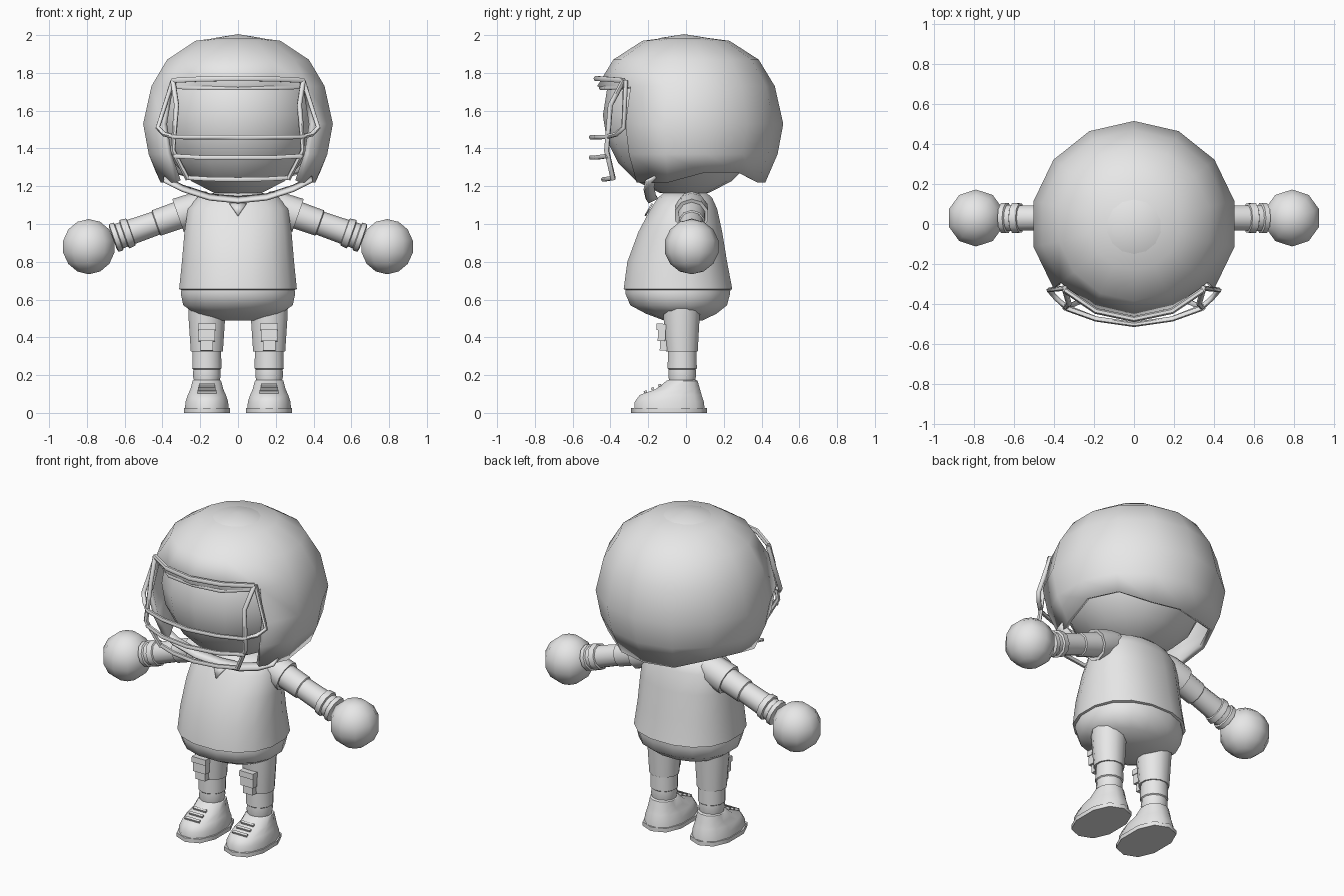
import bpy, bmesh, math
from mathutils import Vector, Matrix

if "Cube" in bpy.data.objects:
    bpy.data.objects.remove(bpy.data.objects["Cube"])

grey = bpy.data.materials.new("light_grey")
grey.diffuse_color = (0.8, 0.8, 0.8, 1)
grey.use_nodes = True
grey.node_tree.nodes["Principled BSDF"].inputs["Base Color"].default_value = grey.diffuse_color


def finish(name, bm, angle=50):
    bmesh.ops.recalc_face_normals(bm, faces=bm.faces[:])
    me = bpy.data.meshes.new(name)
    bm.to_mesh(me)
    bm.free()
    me.materials.append(grey)
    ob = bpy.data.objects.new(name, me)
    bpy.context.collection.objects.link(ob)
    bpy.ops.object.select_all(action='DESELECT')
    ob.select_set(True)
    bpy.context.view_layer.objects.active = ob
    bpy.ops.object.shade_smooth_by_angle(angle=math.radians(angle))
    return ob


def loft(name, rings, sides, mat=Matrix(), power=1.0, angle=50, caps=True):
    """rings: (z, rx, front y, back y, centre x)"""
    bm = bmesh.new()
    loops = []
    for z, rx, y0, y1, cx in rings:
        loop = []
        for i in range(sides):
            a = 2 * math.pi * (i + 0.5) / sides
            c, s = math.cos(a), math.sin(a)
            c = math.copysign(abs(c) ** power, c)
            s = math.copysign(abs(s) ** power, s)
            p = Vector((cx + rx * c, (y0 + y1) / 2 + (y1 - y0) / 2 * s, z))
            loop.append(bm.verts.new(mat @ p))
        loops.append(loop)
    for a, b in zip(loops, loops[1:]):
        for i in range(sides):
            j = (i + 1) % sides
            bm.faces.new((a[i], a[j], b[j], b[i]))
    if caps:
        bm.faces.new(loops[0])
        bm.faces.new(loops[-1])
    return finish(name, bm, angle)


def ball(name, centre, r, seg, rings):
    bm = bmesh.new()
    bmesh.ops.create_uvsphere(bm, u_segments=seg, v_segments=rings, radius=r,
                              matrix=Matrix.Translation(centre))
    return finish(name, bm, 80)


def box(name, centre, size, tilt=0.0):
    bm = bmesh.new()
    bmesh.ops.create_cube(bm, size=1, matrix=Matrix.Translation(centre)
                          @ Matrix.Rotation(tilt, 4, 'X') @ Matrix.Diagonal((*size, 1)))
    return finish(name, bm, 30)


def bar(name, pts, r=0.013, mirror=True):
    """Round bar; with mirror the half path ends on the centre line."""
    if mirror:
        pts = pts + [(-x, y, z) for x, y, z in reversed(pts[:-1])]
    cu = bpy.data.curves.new(name, 'CURVE')
    cu.dimensions = '3D'
    cu.bevel_depth = r
    cu.bevel_resolution = 1
    cu.use_fill_caps = True
    sp = cu.splines.new('POLY')
    sp.points.add(len(pts) - 1)
    for p, co in zip(sp.points, pts):
        p.co = (*co, 1)
    cu.materials.append(grey)
    ob = bpy.data.objects.new(name, cu)
    bpy.context.collection.objects.link(ob)
    bpy.ops.object.select_all(action='DESELECT')
    ob.select_set(True)
    bpy.context.view_layer.objects.active = ob
    bpy.ops.object.convert(target='MESH')
    bpy.ops.object.shade_smooth_by_angle(angle=math.radians(60))


# Helmet shell: 14 sides, open face, raised rim beside the ears
N = 14
profile = [(0.23, 1.97), (0.385, 1.87), (0.47, 1.73), (0.515, 1.53), (0.485, 1.37), (0.42, 1.22)]
bm = bmesh.new()
pole = bm.verts.new((0, 0, 2.0))
grid = []
for r, z in profile:
    row = []
    for i in range(N):
        a = -math.pi / 2 + 2 * math.pi * i / N
        rr, zz = r, z
        if z < 1.3 and 0.1 < math.sin(a) < 0.7:
            rr, zz = 0.445, 1.272
        row.append(bm.verts.new((rr * math.cos(a), rr * math.sin(a), zz)))
    grid.append(row)
for i in range(N):
    j = (i + 1) % N
    bm.faces.new((pole, grid[0][i], grid[0][j]))
    for k in range(len(grid) - 1):
        if k >= 2 and i in (0, 1, N - 2, N - 1):
            continue                      # face opening
        bm.faces.new((grid[k][i], grid[k + 1][i], grid[k + 1][j], grid[k][j]))
bmesh.ops.delete(bm, geom=[v for v in bm.verts if not v.link_faces], context='VERTS')
helmet = finish("helmet", bm, 60)
m = helmet.modifiers.new("thickness", 'SOLIDIFY')
m.thickness = 0.03
m.offset = -1

# Head and neck
ball("head", (0, -0.01, 1.575), 0.43, 14, 10)
loft("neck", [(1.08, 0.1, -0.1, 0.1, 0), (1.25, 0.1, -0.1, 0.1, 0)], 12)

# Face cage
bar("cage_top_bar", [(0.345, -0.33, 1.76), (0.19, -0.435, 1.768), (0, -0.475, 1.77)], 0.015)
bar("cage_brow_bar", [(0.33, -0.31, 1.725), (0.18, -0.425, 1.72), (0, -0.45, 1.72)], 0.012)
bar("cage_upper_bar", [(0.345, -0.32, 1.76), (0.425, -0.33, 1.51), (0.39, -0.37, 1.475),
                       (0.33, -0.425, 1.46), (0.19, -0.475, 1.46), (0, -0.502, 1.46)])
bar("cage_middle_bar", [(0.34, -0.415, 1.36), (0.19, -0.475, 1.352), (0, -0.502, 1.352)])
bar("cage_lower_bar", [(0.265, -0.385, 1.245), (0.15, -0.42, 1.238), (0, -0.438, 1.236)])
for s, side in ((1, "right"), (-1, "left")):
    bar("cage_upright_" + side, [(s * 0.345, -0.33, 1.76), (s * 0.325, -0.40, 1.63),
                                 (s * 0.345, -0.42, 1.39), (s * 0.265, -0.385, 1.237)], 0.014, False)

# Chin strap: flat band hanging under the jaw
bm = bmesh.new()
path = [(0.39, -0.19, 1.245), (0.29, -0.20, 1.195), (0.15, -0.19, 1.15), (0, -0.18, 1.135)]
path += [(-x, y, z) for x, y, z in reversed(path[:-1])]
edge = [[bm.verts.new((x, y + d, z + d * 0.5)) for x, y, z in path] for d in (-0.025, 0.025)]
for i in range(len(path) - 1):
    bm.faces.new((edge[0][i], edge[0][i + 1], edge[1][i + 1], edge[1][i]))
strap = finish("chin_strap", bm)
strap.modifiers.new("thickness", 'SOLIDIFY').thickness = 0.015

# Shirt and trousers seat
loft("shirt", [(0.65, 0.30, -0.32, 0.235, 0), (0.655, 0.317, -0.335, 0.25, 0),
               (0.80, 0.302, -0.315, 0.222, 0), (0.96, 0.288, -0.255, 0.195, 0),
               (1.08, 0.27, -0.19, 0.168, 0), (1.14, 0.22, -0.15, 0.14, 0),
               (1.165, 0.13, -0.12, 0.11, 0)], 16, power=0.88)
loft("trousers_seat", [(0.655, 0.305, -0.325, 0.24, 0), (0.63, 0.308, -0.325, 0.238, 0),
                       (0.57, 0.295, -0.30, 0.222, 0), (0.525, 0.23, -0.215, 0.165, 0),
                       (0.49, 0.11, -0.12, 0.09, 0)], 16, power=0.92)

# V collar plate
bm = bmesh.new()
bm.faces.new([bm.verts.new(p) for p in ((-0.045, -0.183, 1.11), (0.045, -0.183, 1.11), (0, -0.22, 1.045))])
vee = finish("collar_v", bm)
vee.modifiers.new("thickness", 'SOLIDIFY').thickness = 0.009

for s, side in ((1, "right"), (-1, "left")):
    # Arm frame: local z runs from shoulder to wrist
    start, end = Vector((s * 0.20, 0.03, 1.087)), Vector((s * 0.66, 0.03, 0.925))
    frame = Matrix.Translation(start) @ (end - start).to_track_quat('Z', 'Y').to_matrix().to_4x4()
    tube = lambda spec: [(z, r, -r, r, 0) for z, r in spec]
    loft("sleeve_" + side, tube([(-0.06, 0.07), (0.02, 0.088), (0.125, 0.092), (0.122, 0.075)]), 10, frame)
    loft("arm_" + side, tube([(0.08, 0.074), (0.245, 0.071), (0.25, 0.064), (0.40, 0.067)]), 10, frame)
    loft("wrist_band_" + side, tube([(0.385, 0.06), (0.39, 0.076), (0.425, 0.08), (0.43, 0.068),
                                     (0.455, 0.068), (0.46, 0.078), (0.485, 0.078), (0.49, 0.06)]), 10, frame)
    ball("hand_" + side, (s * 0.79, 0.03, 0.88), 0.146, 10, 7)

    # Leg: trouser leg, sock with bands
    x = s * 0.165
    loft("trouser_leg_" + side, [(0.58, 0.103, -0.125, 0.08, x), (0.50, 0.10, -0.122, 0.075, x),
                                 (0.325, 0.088, -0.108, 0.065, x), (0.325, 0.07, -0.09, 0.05, x)], 12, angle=40)
    loft("sock_" + side, [(0.34, 0.078, -0.098, 0.058, x), (0.235, 0.08, -0.1, 0.06, x),
                          (0.23, 0.074, -0.094, 0.054, x), (0.195, 0.076, -0.096, 0.056, x),
                          (0.15, 0.066, -0.088, 0.046, x)], 12, angle=40)

    # Knee pocket with flap and strap
    box("pocket_" + side, (x, -0.128, 0.425), (0.088, 0.04, 0.09), -0.05)
    box("pocket_flap_" + side, (x, -0.135, 0.455), (0.095, 0.042, 0.035), -0.05)
    box("pocket_strap_" + side, (x, -0.118, 0.357), (0.065, 0.04, 0.055), -0.05)

    # Shoe and sole
    loft("sole_" + side, [(0, 0.127, -0.29, 0.112, x), (0.025, 0.127, -0.29, 0.112, x)], 10, power=0.85)
    loft("shoe_" + side, [(0.02, 0.12, -0.28, 0.105, x), (0.06, 0.116, -0.277, 0.1, x),
                          (0.095, 0.104, -0.25, 0.088, x), (0.125, 0.09, -0.165, 0.078, x),
                          (0.17, 0.078, -0.105, 0.064, x), (0.178, 0.06, -0.085, 0.045, x)], 12, power=0.9)
    for k in range(3):
        t = k / 2
        box(f"lace_{side}_{k + 1}", (x, -0.215 + 0.075 * t, 0.112 + 0.034 * t),
            (0.10 - 0.015 * t, 0.016, 0.012), 0.35)
